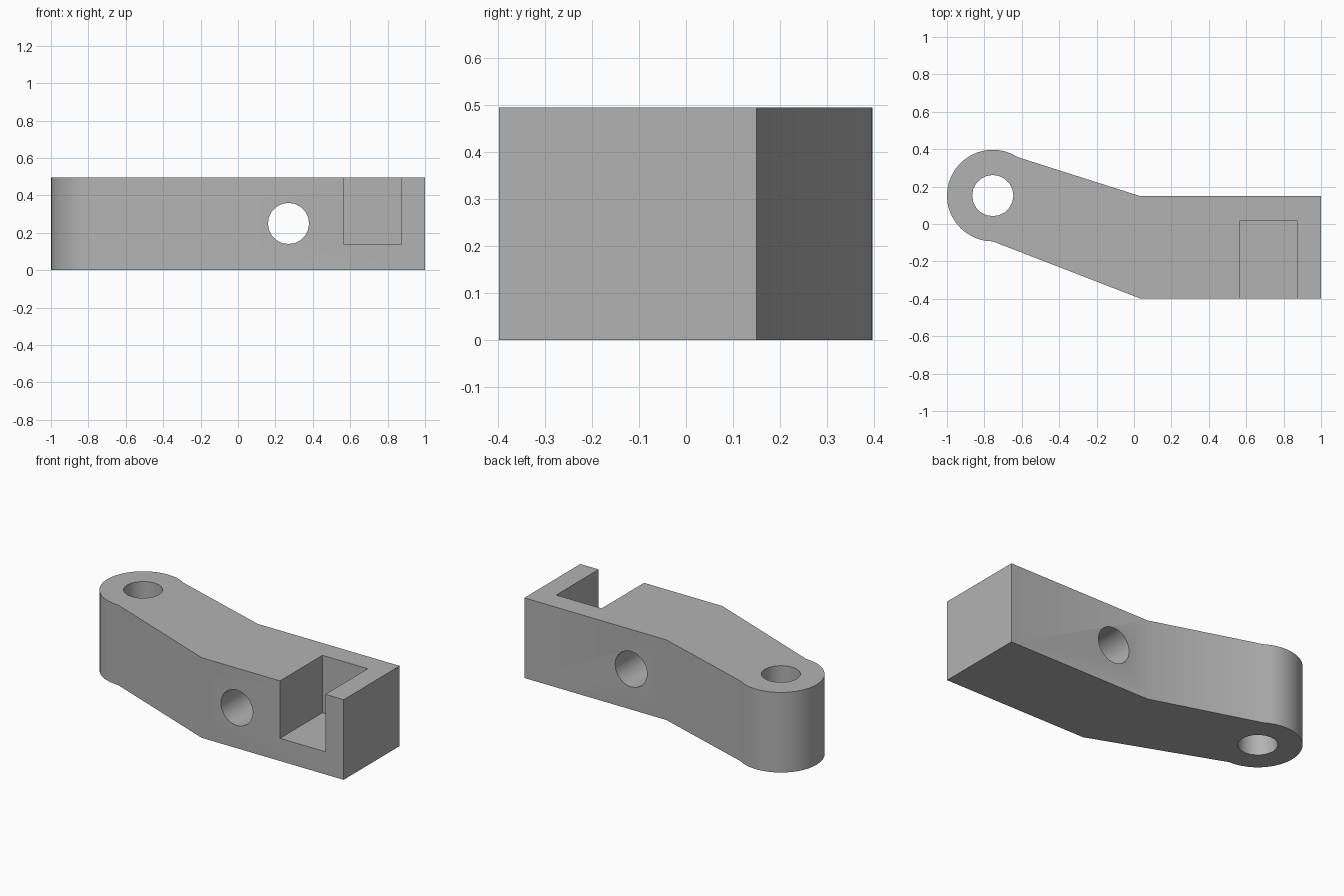
import bpy
import bmesh
from math import cos, sin, radians, pi
from mathutils import Matrix

cube = bpy.data.objects.get("Cube")
if cube:
    bpy.data.objects.remove(cube, do_unlink=True)

HEIGHT = 0.495
EYE = (-0.755, 0.152)      # centre of the rounded end
EYE_R = 0.245
HOLE_R = 0.11

grey = bpy.data.materials.new("plain grey")
grey.use_nodes = True
colour = (0.45, 0.45, 0.45, 1)
grey.diffuse_color = colour
grey.node_tree.nodes["Principled BSDF"].inputs["Base Color"].default_value = colour


def make_object(name, bm):
    bmesh.ops.recalc_face_normals(bm, faces=bm.faces)
    mesh = bpy.data.meshes.new(name)
    bm.to_mesh(mesh)
    bm.free()
    mesh.materials.append(grey)
    obj = bpy.data.objects.new(name, mesh)
    bpy.context.collection.objects.link(obj)
    return obj


def extrude_profile(name, points, height):
    bm = bmesh.new()
    face = bm.faces.new([bm.verts.new((x, y, 0)) for x, y in points])
    top = bmesh.ops.extrude_face_region(bm, geom=[face])["geom"]
    verts = [v for v in top if isinstance(v, bmesh.types.BMVert)]
    bmesh.ops.translate(bm, verts=verts, vec=(0, 0, height))
    return make_object(name, bm)


def cylinder(name, centre, turn=0):
    bm = bmesh.new()
    matrix = Matrix.Translation(centre) @ Matrix.Rotation(turn, 4, "X")
    bmesh.ops.create_cone(bm, cap_ends=True, segments=20, radius1=HOLE_R,
                          radius2=HOLE_R, depth=2, matrix=matrix)
    return make_object(name, bm)


def box(name, low, high):
    bm = bmesh.new()
    bmesh.ops.create_cube(bm, size=1)
    for v in bm.verts:
        v.co = [(a + b) / 2 + c * (b - a) for a, b, c in zip(low, high, v.co)]
    return make_object(name, bm)


# Cranked arm: straight block, angled neck and rounded end
steps = 24
arc = []
for i in range(steps + 1):
    a = radians(57 + (270 - 57) * i / steps)
    arc.append((EYE[0] + EYE_R * cos(a), EYE[1] + EYE_R * sin(a)))
outline = [(1, -0.397), (1, 0.15), (0.03, 0.15)] + arc + [(0.03, -0.397)]
arm = extrude_profile("cranked_arm", outline, HEIGHT)

# Pivot hole, cross hole and open notch
cutters = [
    cylinder("pivot_hole_cutter", (*EYE, HEIGHT / 2)),
    cylinder("cross_hole_cutter", (0.27, 0, 0.25), pi / 2),
    box("notch_cutter", (0.565, -0.6, 0.14), (0.875, 0.017, 0.7)),
]
bpy.context.view_layer.objects.active = arm
for cutter in cutters:
    cutter.hide_render = True
    mod = arm.modifiers.new(cutter.name, "BOOLEAN")
    mod.operation = "DIFFERENCE"
    mod.solver = "EXACT"
    mod.object = cutter
    bpy.ops.object.modifier_apply(modifier=mod.name)
    bpy.data.objects.remove(cutter, do_unlink=True)

# Smooth the curved walls, keep the corners sharp
bpy.ops.object.select_all(action="DESELECT")
arm.select_set(True)
bpy.ops.object.shade_smooth_by_angle(angle=radians(30))
